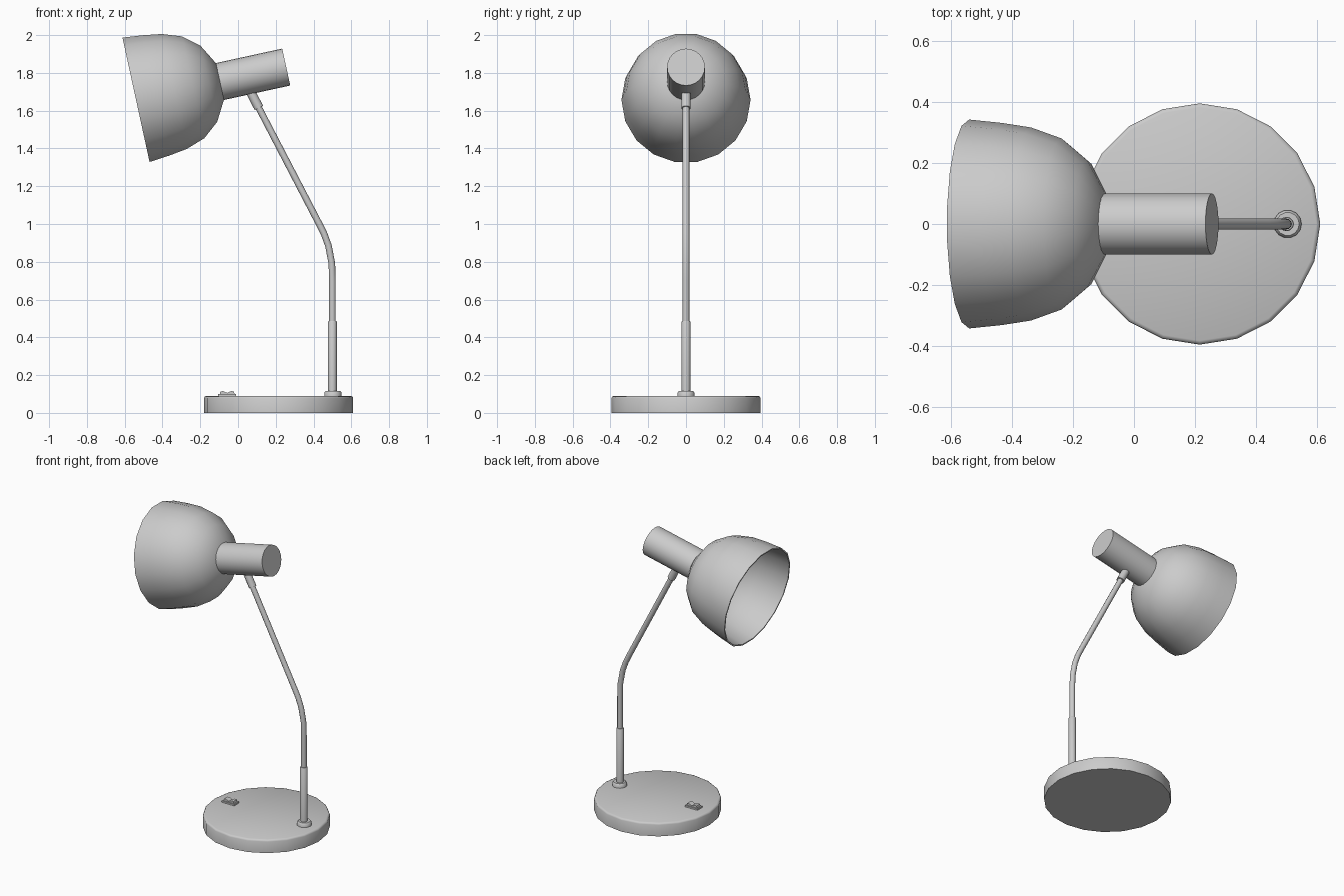
import bpy, bmesh, math
from mathutils import Matrix, Vector

if "Cube" in bpy.data.objects:
    bpy.data.objects.remove(bpy.data.objects["Cube"])


def finish(name, bm, angle=40):
    bmesh.ops.remove_doubles(bm, verts=bm.verts, dist=1e-5)
    bmesh.ops.recalc_face_normals(bm, faces=bm.faces)
    me = bpy.data.meshes.new(name)
    bm.to_mesh(me)
    bm.free()
    ob = bpy.data.objects.new(name, me)
    bpy.context.collection.objects.link(ob)
    bpy.ops.object.select_all(action='DESELECT')
    ob.select_set(True)
    bpy.context.view_layer.objects.active = ob
    bpy.ops.object.shade_smooth_by_angle(angle=math.radians(angle))
    return ob


def skin(bm, rings):
    for a, b in zip(rings, rings[1:]):
        for i in range(len(a)):
            j = (i + 1) % len(a)
            bm.faces.new((a[i], a[j], b[j], b[i]))


def lathe(name, profile, sides, start, tilt=0.0, phase=0.0):
    """Revolve (radius, height) points; the axis leans from +z towards +x by tilt."""
    bm = bmesh.new()
    m = Matrix.Translation(start) @ Matrix.Rotation(tilt, 4, 'Y')
    rings = []
    for r, h in profile:
        angles = [phase + math.tau * i / sides for i in range(sides)]
        rings.append([bm.verts.new(m @ Vector((r * math.cos(a), r * math.sin(a), h)))
                      for a in angles])
    skin(bm, rings)
    return finish(name, bm)


def tube(name, path, radius, sides=12):
    """Sweep a circle along (x, z) points in the y = 0 plane."""
    bm = bmesh.new()
    pts = [Vector((x, 0, z)) for x, z in path]
    rings = []
    for i, p in enumerate(pts):
        d = (pts[min(i + 1, len(pts) - 1)] - pts[max(i - 1, 0)]).normalized()
        side, up = Vector((0, 1, 0)), Vector((0, 1, 0)).cross(d)
        rings.append([bm.verts.new(p + radius * (side * math.cos(math.tau * k / sides)
                                                + up * math.sin(math.tau * k / sides)))
                      for k in range(sides)])
    skin(bm, rings)
    bm.faces.new(rings[0])
    bm.faces.new(rings[-1])
    return finish(name, bm)


def prism(name, outline, half_width):
    """Extrude an (x, z) outline along y."""
    bm = bmesh.new()
    rings = [[bm.verts.new((x, y, z)) for x, z in outline] for y in (-half_width, half_width)]
    skin(bm, rings)
    for r in rings:
        bm.faces.new(r)
    return finish(name, bm, 20)


# Round foot
lathe("base", [(0, 0), (0.395, 0), (0.395, 0.078), (0.391, 0.086), (0.382, 0.09), (0, 0.09)],
      20, (0.215, 0, 0))

# Rocker switch on the foot
prism("switch_frame", [(-0.105, 0.085), (-0.01, 0.085), (-0.01, 0.1), (-0.105, 0.1)], 0.027)
prism("switch_rocker", [(-0.098, 0.095), (-0.017, 0.095), (-0.022, 0.114), (-0.037, 0.115),
                        (-0.058, 0.106), (-0.078, 0.115), (-0.093, 0.114)], 0.019)

# Stem: collar, thick lower sleeve, bent rod, upper sleeve
lathe("stem_collar", [(0, 0.085), (0.046, 0.085), (0.046, 0.107), (0.038, 0.117), (0, 0.117)],
      14, (0.503, 0, 0))
lathe("lower_sleeve", [(0, 0.09), (0.0235, 0.09), (0.0235, 0.482), (0.021, 0.486), (0, 0.486)],
      12, (0.5, 0, 0))
tube("bent_rod", [(0.5, 0.45), (0.5, 0.7), (0.497, 0.79), (0.479, 0.885), (0.455, 0.95),
                  (0.43, 1.0), (0.066, 1.7)], 0.0175)
tube("upper_sleeve", [(0.111, 1.614), (0.055, 1.722)], 0.025)

# Lamp head: hollow shade and bulb holder share one tilted axis
rim = Vector((-0.54, 0, 1.6575))
tilt = math.radians(90 - 12.3)
outer = [(0.342, 0), (0.331, 0.11), (0.316, 0.208), (0.28, 0.31), (0.209, 0.395), (0.1, 0.455)]
inner = [(r - 0.009, max(0, h - 0.006)) for r, h in outer]
lathe("shade", [(0, 0.449)] + inner[::-1] + outer + [(0, 0.455)],
      18, rim, tilt, math.pi / 2)
lathe("bulb_holder", [(0, 0.45), (0.1, 0.45), (0.1, 0.814), (0, 0.814)],
      24, rim, tilt, math.pi / 2)
